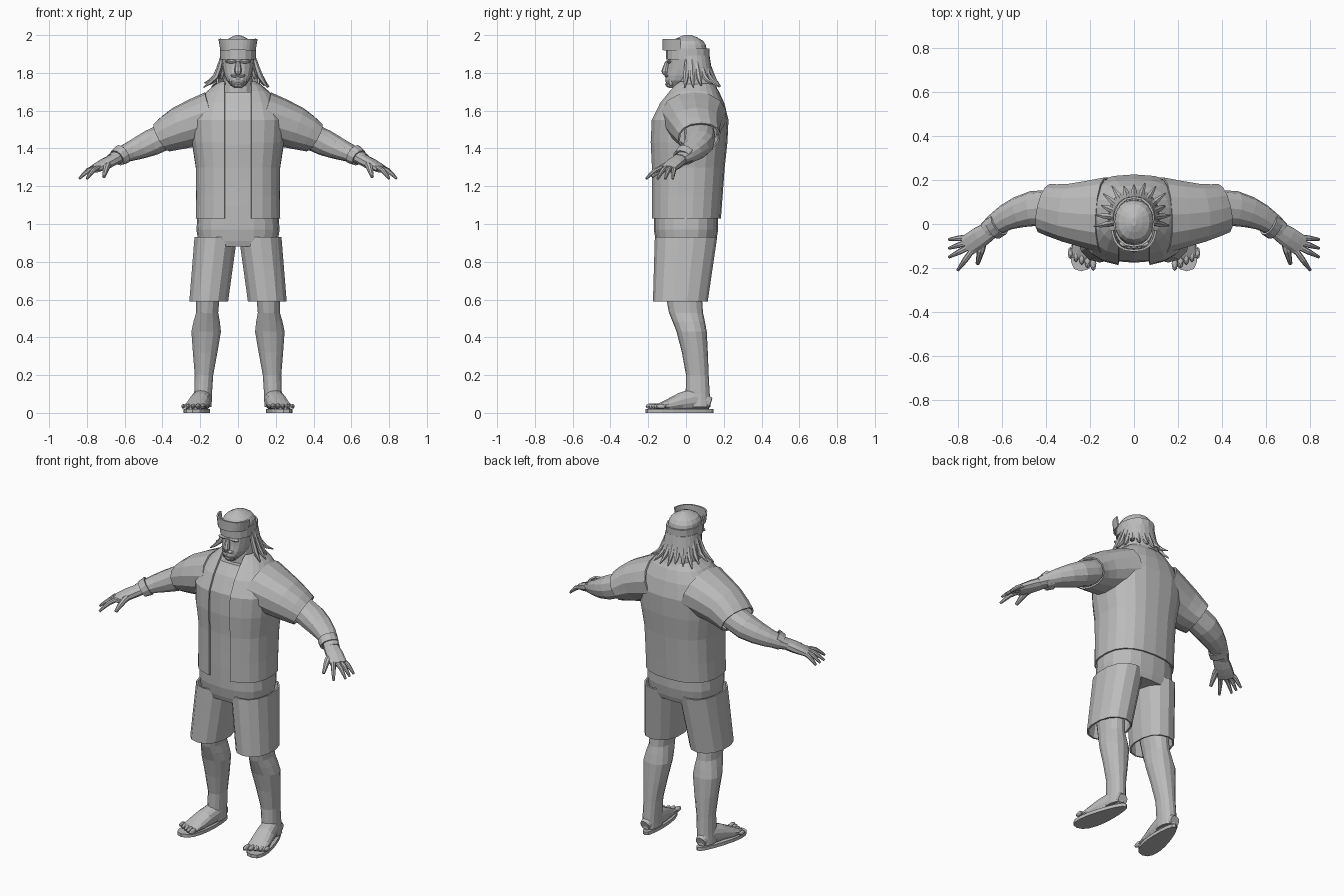
import bpy, bmesh, math, random
from mathutils import Vector

default_cube = bpy.data.objects.get("Cube")
if default_cube:
    bpy.data.objects.remove(default_cube, do_unlink=True)

shade = (.5, .5, .5, 1)
grey = bpy.data.materials.new("plain grey")
grey.use_nodes = True
grey.diffuse_color = shade
grey.node_tree.nodes["Principled BSDF"].inputs["Base Color"].default_value = shade

UP = Vector((0, 0, 1))


def power(value, exponent):
    return math.copysign(abs(value) ** exponent, value)


def finish(name, bm, mirror=False, thick=0):
    """Turn the mesh into an object, optionally thickened and mirrored."""
    bmesh.ops.recalc_face_normals(bm, faces=bm.faces)
    mesh = bpy.data.meshes.new(name)
    bm.to_mesh(mesh)
    bm.free()
    mesh.materials.append(grey)
    part = bpy.data.objects.new(name, mesh)
    bpy.context.collection.objects.link(part)
    if thick:
        shell = part.modifiers.new("thickness", "SOLIDIFY")
        shell.thickness, shell.offset = thick, 0
    if mirror:
        part.modifiers.new("mirror", "MIRROR").use_mirror_merge = False
    return part


def smooth(keys):
    """Add one rounded in-between section after every key section."""
    result = []
    last = len(keys) - 1
    for i in range(last):
        before, after = keys[max(i - 1, 0)], keys[min(i + 2, last)]
        result.append(keys[i])
        result.append(tuple((9 * (b + c) - a - d) / 16
                            for a, b, c, d in zip(before, keys[i], keys[i + 1], after)))
    return result + [keys[last]]


def loft(name, keys, sides=14, boxy=.9, upright=False, mirror=False, arc=None, thick=0):
    """Skin sections (x, y, z, width radius, depth radius). An arc rule limits
    each ring to a range of angles; thick makes an open shell."""
    bm = bmesh.new()
    sections = smooth(keys)
    points = [Vector(s[:3]) for s in sections]
    rings = []
    for i, (point, section) in enumerate(zip(points, sections)):
        wide, deep = section[3:]
        u, v = Vector((1, 0, 0)), Vector((0, 1, 0))
        if not upright:
            along = (points[min(i + 1, len(points) - 1)] - points[max(i - 1, 0)]).normalized()
            u = UP.cross(along).normalized()
            v = along.cross(u)
        first, final = arc(wide) if arc else (0, math.tau)
        count = sides + 1 if arc else sides
        angles = [first + (final - first) * k / sides for k in range(count)]
        rings.append([bm.verts.new(point + u * wide * power(math.sin(t), boxy)
                                   - v * deep * power(math.cos(t), boxy)) for t in angles])
    for low, high in zip(rings, rings[1:]):
        for k in range(sides):
            j = (k + 1) % len(low)
            bm.faces.new((low[k], low[j], high[j], high[k]))
    if not thick:
        bm.faces.new(rings[0])
        bm.faces.new(rings[-1])
    return finish(name, bm, mirror, thick)


def column(name, keys, x=0, lean=0, **options):
    """Upright loft from (height, y, width radius, depth radius)."""
    return loft(name, [(x + lean * z, y, z, wide, deep) for z, y, wide, deep in keys],
                upright=True, **options)


def ball(name, centre, size, mirror=False):
    bm = bmesh.new()
    bmesh.ops.create_uvsphere(bm, u_segments=8, v_segments=6, radius=1)
    bmesh.ops.scale(bm, vec=size, verts=bm.verts)
    bmesh.ops.translate(bm, vec=centre, verts=bm.verts)
    return finish(name, bm, mirror)


# Open shirt with its sleeves, and the undershirt in the gap
BOXY = .8
GAP = .07


def front_opening(wide):
    edge = math.asin(min(.7, (GAP / wide) ** (1 / BOXY)))
    return edge, math.tau - edge


torso = [(1.03, 0, .22, .18), (1.3, .01, .22, .19), (1.55, .02, .25, .2),
         (1.7, .04, .16, .13), (1.75, .04, .09, .09)]
column("open_shirt", torso, sides=20, boxy=BOXY, arc=front_opening, thick=.01)
column("undershirt", [(max(z, 1.2), y, wide - .01, deep - .01) for z, y, wide, deep in torso[:-1]],
       sides=20, boxy=BOXY)
loft("sleeve", [(.13, .04, 1.57, .17, .13), (.3, .05, 1.51, .13, .11), (.4, .07, 1.46, .11, .08)],
     mirror=True, thick=.01)

# Shorts
column("shorts_seat", [(.88, 0, .2, .15), (.97, 0, .22, .17), (1.21, 0, .2, .17)], sides=20, boxy=BOXY)
column("shorts_leg", [(.59, -.03, .1, .14), (.93, 0, .11, .16)], x=.22, lean=-.11, mirror=True, thick=.01)

# Legs, feet and sandals
column("lower_leg", [(.7, -.02, .07, .1), (.53, 0, .06, .09), (.43, .03, .08, .08),
                     (.2, .06, .05, .06), (.03, .06, .05, .07)], x=.19, lean=-.05, mirror=True)
loft("foot", [(.19, .13, .05, .03, .03), (.19, .04, .07, .05, .06),
              (.22, -.1, .04, .06, .03), (.23, -.16, .03, .06, .01)], mirror=True)
for i in range(5):
    size = .02 - .001 * i
    ball(f"toe_{i + 1}", (.185 + .026 * i, -.18 + .012 * i, .035), (.7 * size, 1.7 * size, .8 * size), True)

bm = bmesh.new()
outline = []
for k in range(18):
    t = math.tau * k / 18
    front = math.cos(t)
    wide = .06 + .02 * front
    outline.append(bm.verts.new((.21 + .03 * front + wide * power(math.sin(t), BOXY), -.035 - .18 * front, 0)))
sole = bmesh.ops.extrude_face_region(bm, geom=[bm.faces.new(outline)])
bmesh.ops.translate(bm, vec=UP * .02, verts=[g for g in sole["geom"] if isinstance(g, bmesh.types.BMVert)])
finish("sandal_sole", bm, mirror=True)

# Arms, wristbands and hands
loft("arm", [(.33, .07, 1.49, .08, .07), (.46, .07, 1.43, .08, .07),
             (.58, .03, 1.38, .06, .05), (.67, -.03, 1.34, .04, .03)], sides=12, mirror=True)
loft("wristband", [(.61, 0, 1.37, .05, .05), (.64, -.02, 1.35, .05, .04)], sides=12, mirror=True, thick=.01)
loft("palm", [(.64, -.02, 1.35, .04, .03), (.7, -.06, 1.32, .05, .03), (.76, -.1, 1.29, .05, .02)],
     sides=10, mirror=True)


def finger(name, base, tip, radius):
    base, tip = Vector(base), Vector(tip)
    knuckle = base.lerp(tip, .5) + UP * radius
    loft(name, [(*base, radius, radius), (*knuckle, radius, radius), (*tip, radius / 2, radius / 2)],
         sides=8, mirror=True)


finger_tips = {"little": (.84, -.07), "ring": (.84, -.11), "middle": (.84, -.15), "index": (.8, -.21)}
for i, (label, tip) in enumerate(finger_tips.items()):
    finger(label + "_finger", (.75 - .005 * i, -.06 - .02 * i, 1.3), (*tip, 1.24), .013)
finger("thumb", (.68, -.06, 1.32), (.71, -.18, 1.25), .018)

# Neck, head and headwear
column("neck", [(1.62, .04, .1, .1), (1.8, .02, .07, .07)], sides=12)
column("head", [(1.72, -.07, .02, .02), (1.76, -.03, .06, .08), (1.82, 0, .08, .1),
                (1.92, .01, .09, .1), (1.97, .01, .07, .08), (2, .01, .01, .02)], sides=16)
column("bandana", [(1.87, .01, .09, .11), (1.93, .01, .09, .11)], sides=16, thick=.01)
column("raised_sunglasses", [(1.92, 0, .09, .12), (1.98, 0, .1, .12)], boxy=BOXY,
       arc=lambda wide: (-1.4, 1.4), thick=.01)

# Face
column("nose", [(1.79, -.11, .01, .01), (1.81, -.11, .02, .02), (1.86, -.1, .01, .01)], sides=8)
ball("brow", (.035, -.09, 1.86), (.035, .015, .01), True)
ball("eye", (.032, -.08, 1.84), (.014, .01, .007), True)
ball("moustache", (.015, -.1, 1.785), (.025, .015, .01), True)
ball("moustache_end", (.037, -.08, 1.76), (.01, .015, .03), True)
ball("lower_lip", (0, -.1, 1.767), (.02, .01, .006))
ball("chin", (0, -.08, 1.74), (.03, .03, .02))

# Long hair around the back, ending in loose locks
column("hair", [(1.72, .03, .11, .13), (1.77, .03, .11, .11), (1.89, .02, .09, .1)],
       arc=lambda wide: (1.4, math.tau - 1.4), thick=.01)
random.seed(4)
LOCKS = 13
for i in range(LOCKS):
    t = 1.4 + (math.tau - 2.8) * i / (LOCKS - 1)
    flare, drop = random.uniform(.15, .19), random.uniform(1.72, 1.75)
    path = [(.09, 1.87, .01), (.12, 1.78, .015), (flare, drop, .003)]
    loft(f"hair_lock_{i + 1}", [(reach * math.sin(t), .02 - reach * math.cos(t), z, size, size)
                                for reach, z, size in path], sides=6)
